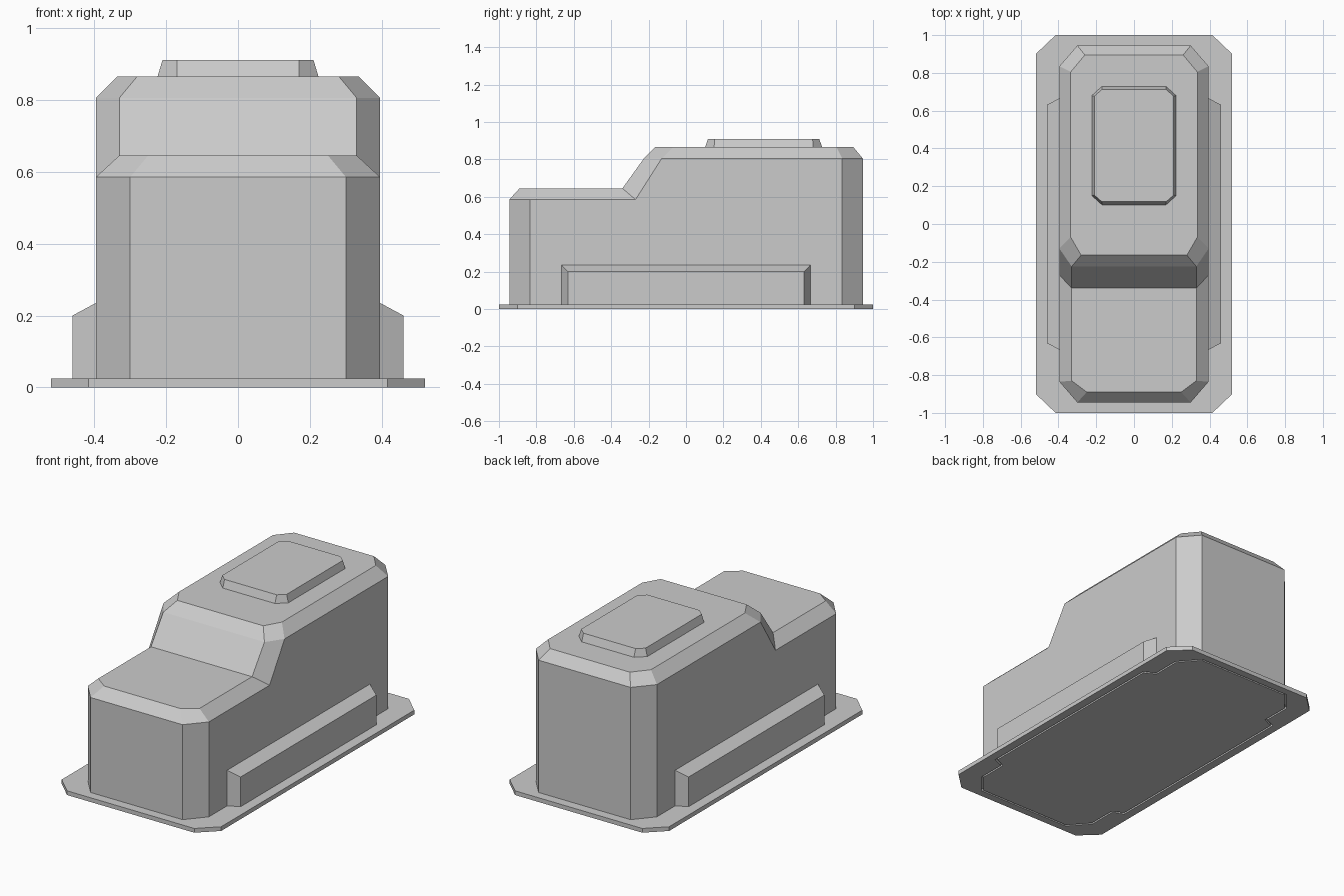
import bpy
import bmesh

cube = bpy.data.objects.get("Cube")
if cube:
    bpy.data.objects.remove(cube, do_unlink=True)

GREY = (0.6, 0.6, 0.6, 1)
grey = bpy.data.materials.new("plain_grey")
grey.use_nodes = True
grey.diffuse_color = GREY
grey.node_tree.nodes["Principled BSDF"].inputs["Base Color"].default_value = GREY


def make_object(name, bm):
    bmesh.ops.recalc_face_normals(bm, faces=bm.faces)
    mesh = bpy.data.meshes.new(name)
    bm.to_mesh(mesh)
    bm.free()
    mesh.materials.append(grey)
    obj = bpy.data.objects.new(name, mesh)
    bpy.context.collection.objects.link(obj)
    return obj


def loft(name, rings):
    """Skin a stack of equal-length point rings and cap both ends."""
    bm = bmesh.new()
    loops = [[bm.verts.new(p) for p in ring] for ring in rings]
    for low, high in zip(loops, loops[1:]):
        for i in range(len(low)):
            j = (i + 1) % len(low)
            bm.faces.new((low[i], low[j], high[j], high[i]))
    bm.faces.new(loops[0])
    bm.faces.new(loops[-1])
    return make_object(name, bm)


def octagon(hx, hy, cx, cy, z, y=0):
    """Rectangle with clipped corners at height z."""
    quarter = [(hx, hy - cy), (hx - cx, hy)]
    pts = quarter + [(-px, py) for px, py in reversed(quarter)]
    pts += [(-px, -py) for px, py in pts]
    return [(px, py + y, z) for px, py in pts]


def side_box(name, side, grow=0, low=0, top=None):
    """Low box on a flank, tapering outward; the inner end is buried."""
    def ring(x, hy, z):
        hy += grow
        return [(side * x, sy, sz) for sy, sz in
                ((-hy, low), (hy, low), (hy, z), (-hy, z))]
    return loft(name, [ring(0.37, 0.68, top or 0.247),
                       ring(0.395, 0.665, top or 0.235),
                       ring(0.46 + grow, 0.632, top or 0.2)])


# Stepped body: named points on one half, mirrored to the other
half = {
    "a0": (.30, -.945, 0), "b0": (.395, -.835, 0),
    "c0": (.395, .835, 0), "d0": (.30, .945, 0),
    "a1": (.30, -.945, .585), "b1": (.395, -.835, .585),
    "c1": (.395, .835, .805), "d1": (.30, .945, .805),
    "a2": (.25, -.89, .645), "b2": (.33, -.83, .645),
    "c2": (.335, .805, .865), "d2": (.26, .895, .865),
    "e1": (.395, -.27, .585), "e2": (.33, -.34, .645),
    "f1": (.395, -.13, .805), "f2": (.33, -.225, .805),
    "g1": (.335, -.07, .865), "g2": (.28, -.165, .865),
}
flank_faces = ["b0 c0 c1 f1 e1 b1", "a0 b0 b1 a1", "c0 d0 d1 c1",
               "a1 b1 b2 a2", "b1 e1 e2 b2", "e1 f1 f2 e2",
               "f1 g1 g2 f2", "f1 c1 c2 g1", "c1 d1 d2 c2"]
centre_faces = ["a0 a1", "a1 a2", "a2 b2 e2", "e2 f2", "f2 g2",
                "g2 g1 c2 d2", "d2 d1", "d1 d0", "a0 b0 c0 d0"]
bm = bmesh.new()
left = {k: bm.verts.new(p) for k, p in half.items()}
right = {k: bm.verts.new((-x, y, z)) for k, (x, y, z) in half.items()}
for names in flank_faces:
    for verts in (left, right):
        bm.faces.new([verts[k] for k in names.split()])
for names in centre_faces:
    keys = names.split()
    bm.faces.new([left[k] for k in keys] + [right[k] for k in reversed(keys)])
make_object("body", bm)

# Raised roof panel
loft("roof_panel", [octagon(.225, .315, .055, .05, .86, .415),
                    octagon(.21, .297, .04, .035, .91, .415)])

# Flank boxes
for word, side in (("left", 1), ("right", -1)):
    side_box(word + "_side_box", side)

# Base plate with a shallow groove around the footprint underneath
plate = loft("base_plate", [octagon(.52, 1, .105, .1, z) for z in (0, .025)])
DEPTH, GAP = .015, .01
cutters = [loft("body_cutter", [octagon(.395 + GAP, .945 + GAP, .1, .115, z)
                                for z in (-.02, DEPTH)])]
cutters += [side_box("box_cutter", s, GAP, -.02, DEPTH) for s in (1, -1)]
bpy.context.view_layer.objects.active = plate
for cutter in cutters:
    cutter.hide_render = True
    mod = plate.modifiers.new("groove", "BOOLEAN")
    mod.operation = "DIFFERENCE"
    mod.solver = "EXACT"
    mod.object = cutter
    bpy.ops.object.modifier_apply(modifier=mod.name)
    bpy.data.objects.remove(cutter, do_unlink=True)
